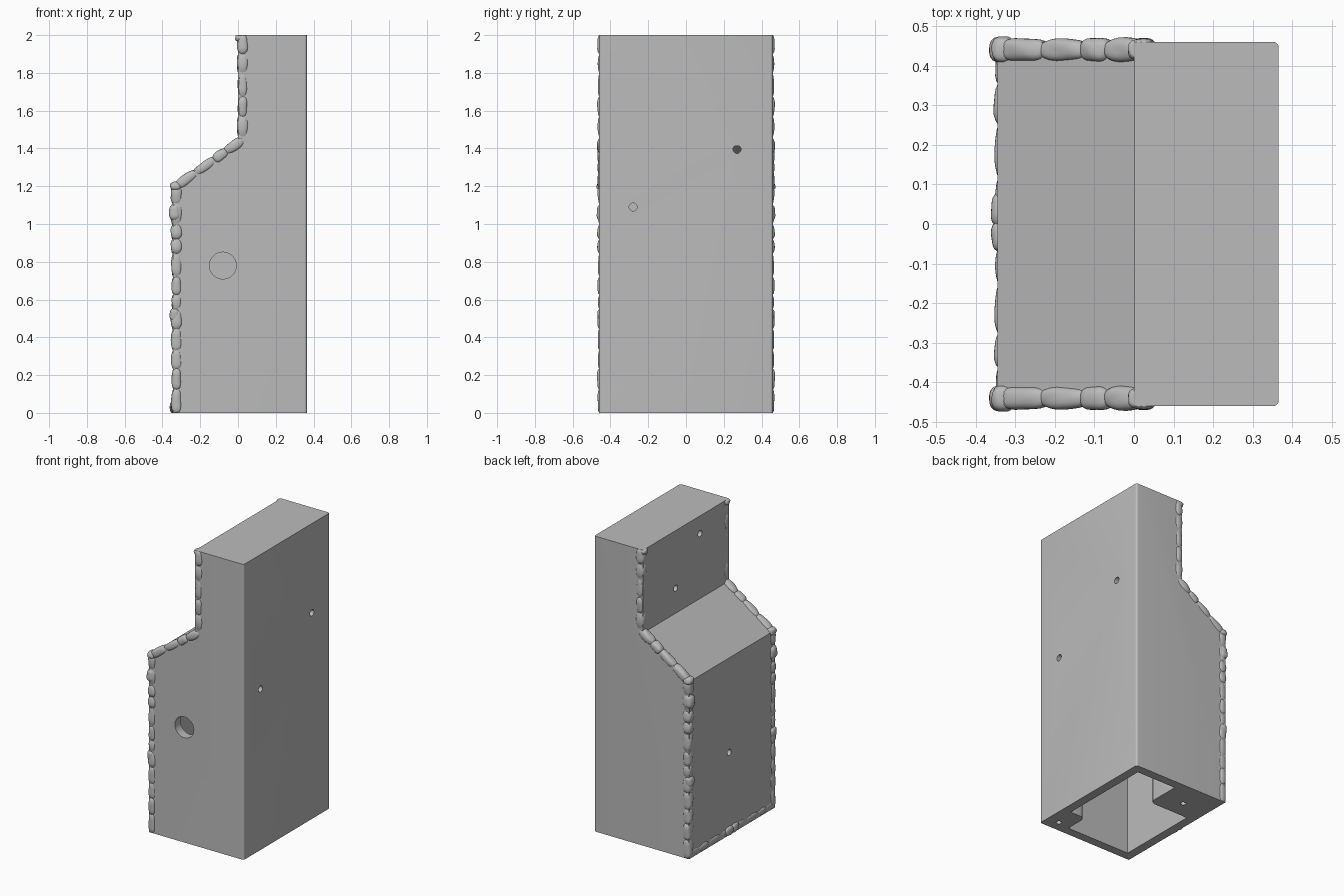
import bpy, bmesh, math, random
from mathutils import Vector, Matrix

random.seed(4)
if "Cube" in bpy.data.objects:
    bpy.data.objects.remove(bpy.data.objects["Cube"])

grey = bpy.data.materials.new("plain grey")
grey.use_nodes = True
colour = (0.5, 0.5, 0.5, 1)
grey.diffuse_color = colour
grey.node_tree.nodes["Principled BSDF"].inputs["Base Color"].default_value = colour


def finish(bm, name):
    bmesh.ops.recalc_face_normals(bm, faces=bm.faces)
    mesh = bpy.data.meshes.new(name)
    bm.to_mesh(mesh)
    bm.free()
    mesh.materials.append(grey)
    obj = bpy.data.objects.new(name, mesh)
    bpy.context.collection.objects.link(obj)
    return obj


def prism(name, profile, half_width):
    """Side profile in x, z extruded across y."""
    bm = bmesh.new()
    face = bm.faces.new([bm.verts.new((x, -half_width, z)) for x, z in profile])
    new = bmesh.ops.extrude_face_region(bm, geom=[face])["geom"]
    verts = [v for v in new if isinstance(v, bmesh.types.BMVert)]
    bmesh.ops.translate(bm, verts=verts, vec=(0, 2 * half_width, 0))
    return finish(bm, name)


def rod(name, centre, axis, radius, length):
    bm = bmesh.new()
    turn = Vector((0, 0, 1)).rotation_difference(Vector(axis)).to_matrix().to_4x4()
    bmesh.ops.create_cone(bm, cap_ends=True, segments=32, radius1=radius, radius2=radius,
                          depth=length, matrix=Matrix.Translation(centre) @ turn)
    return finish(bm, name)


def boss_block(name, x0, x1, y0, y1, height):
    """Corner block with rounded upright edges."""
    bm = bmesh.new()
    size = Matrix.Diagonal((x1 - x0, y1 - y0, height, 1))
    place = Matrix.Translation(((x0 + x1) / 2, (y0 + y1) / 2, height / 2))
    bmesh.ops.create_cube(bm, size=1, matrix=place @ size)
    round_uprights(bm, bm.edges, 0.04)
    return finish(bm, name)


def round_uprights(bm, edges, radius):
    upright = [e for e in edges
               if abs((e.verts[0].co - e.verts[1].co).normalized().z) > 0.99]
    bmesh.ops.bevel(bm, geom=upright, offset=radius, segments=6, profile=0.5, affect='EDGES')


def combine(target, tool, operation):
    mod = target.modifiers.new("combine", 'BOOLEAN')
    mod.operation, mod.solver, mod.object = operation, 'EXACT', tool
    bpy.context.view_layer.objects.active = target
    bpy.ops.object.modifier_apply(modifier=mod.name)
    bpy.data.objects.remove(tool)


def smooth(obj, angle):
    bpy.ops.object.select_all(action='DESELECT')
    obj.select_set(True)
    bpy.context.view_layer.objects.active = obj
    bpy.ops.object.shade_smooth_by_angle(angle=math.radians(angle))


# Stepped housing with rounded back uprights
BACK, FRONT, SIDE = 0.365, -0.345, 0.46
housing = prism("housing", [(FRONT, 0), (BACK, 0), (BACK, 2), (0, 2), (0, 1.44), (FRONT, 1.2)], SIDE)
bm = bmesh.new()
bm.from_mesh(housing.data)
round_uprights(bm, [e for e in bm.edges if all(v.co.x > 0.3 for v in e.verts)], 0.014)
bm.to_mesh(housing.data)
bm.free()

# Hollow inside, open at the bottom
WALL = 0.06
cavity = prism("cavity", [(FRONT + WALL, -0.1), (BACK - WALL, -0.1), (BACK - WALL, 1.94),
                          (WALL, 1.94), (WALL, 1.41), (FRONT + WALL, 1.17)], SIDE - WALL)
combine(housing, cavity, 'DIFFERENCE')

# Screw bosses in two opposite corners
combine(housing, boss_block("rear_boss", 0.19, 0.335, -0.43, -0.24, 0.3), 'UNION')
combine(housing, boss_block("front_boss", -0.315, 0.01, 0.165, 0.43, 0.3), 'UNION')
for x, y in ((0.28, -0.385), (-0.155, 0.284)):
    combine(housing, rod("screw_hole", (x, y, 0), (0, 0, 1), 0.017, 0.3), 'DIFFERENCE')

# Large side port, and small holes through the back and front walls
combine(housing, rod("side_port", (-0.08, -SIDE, 0.78), (0, 1, 0), 0.071, 0.2), 'DIFFERENCE')
for x, y, z in ((BACK, 0.27, 1.395), (BACK, -0.28, 1.09),
                (0, -0.15, 1.88), (0, 0.11, 1.61), (FRONT, 0.03, 0.56)):
    combine(housing, rod("small_hole", (x, y, z), (1, 0, 0), 0.021, 0.2), 'DIFFERENCE')
smooth(housing, 30)


def pebble(bm, centre, direction, half_length, radius):
    """Rounded, slightly irregular stone lying along a direction."""
    turn = Vector((1, 0, 0)).rotation_difference(direction).to_matrix()
    wide, tall = (radius * random.uniform(0.9, 1.12) for _ in range(2))
    phase = random.uniform(0, math.tau)
    verts = bmesh.ops.create_icosphere(bm, subdivisions=3, radius=1)["verts"]
    for v in verts:
        x, y, z = (math.copysign(abs(c) ** 0.75, c) for c in v.co)
        lump = 1 + 0.05 * math.sin(4 * x + 3 * y + phase)
        v.co = centre + turn @ Vector((x * half_length, y * wide * lump, z * tall * lump))
        v.co.z = min(max(v.co.z, 0), 2)


def pebble_run(name, start, end, mirrored=True, knobs=()):
    """Row of stones from start to end, with a few larger knobs."""
    bm = bmesh.new()
    start, end = Vector(start), Vector(end)
    direction = (end - start).normalized()
    length = (end - start).length
    weights = [random.uniform(0.7, 1.3) for _ in range(max(3, round(length / 0.1)))]
    at = 0
    for w in weights:
        step = length * w / sum(weights)
        pebble(bm, start + direction * (at + step / 2), direction, step * 0.6, 0.028)
        at += step
    for centre, half, radius in knobs:
        pebble(bm, Vector(centre), direction, half, radius)
    obj = finish(bm, name)
    if mirrored:
        mod = obj.modifiers.new("other_side", 'MIRROR')
        mod.use_axis = (False, True, False)
    smooth(obj, 60)


# Stone trim along the front corners, the slope and the bottom front edge
EDGE = 0.44
pebble_run("upper_corner_trim", (0.025, EDGE, 1.46), (0.025, EDGE, 2),
           knobs=[((0.012, EDGE, 1.985), 0.02, 0.026)])
pebble_run("slope_trim", (-0.325, EDGE, 1.2), (0.025, EDGE, 1.445))
pebble_run("lower_corner_trim", (-0.325, EDGE, 0), (-0.325, EDGE, 1.2),
           knobs=[((-0.335, EDGE, 1.06), 0.045, 0.031), ((-0.335, EDGE, 0.52), 0.035, 0.029),
                  ((-0.33, EDGE, 1.2), 0.025, 0.03)])
pebble_run("bottom_trim", (-0.324, -EDGE, 0.028), (-0.324, EDGE, 0.028), mirrored=False,
           knobs=[((-0.334, 0.035, 0.03), 0.045, 0.029), ((-0.334, -0.03, 0.03), 0.04, 0.029)])
